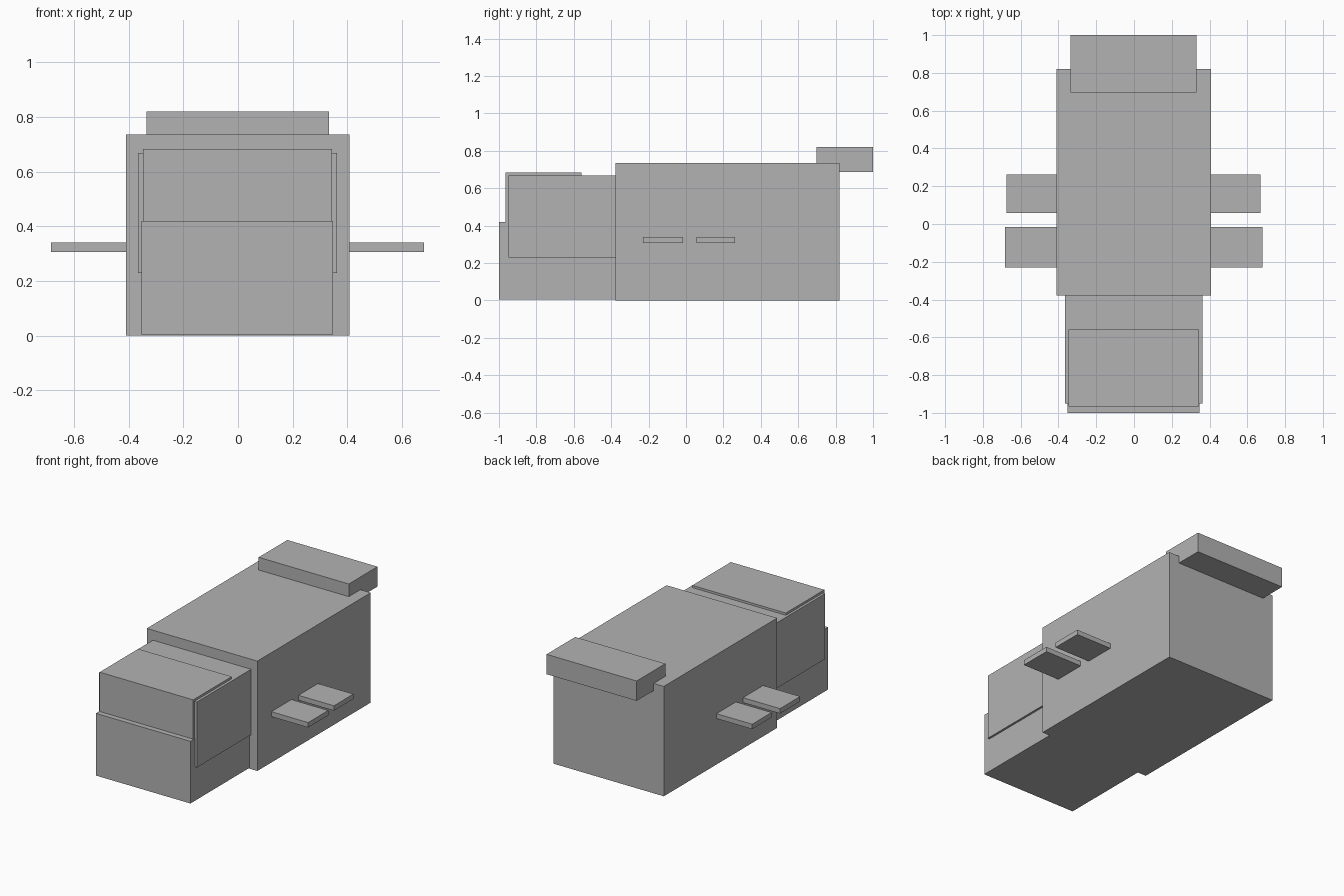
import bpy

default = bpy.data.objects.get("Cube")
if default:
    bpy.data.objects.remove(default, do_unlink=True)

# One plain grey for the whole model
grey = bpy.data.materials.new("plain grey")
grey.use_nodes = True
colour = (0.45, 0.45, 0.45, 1)
grey.diffuse_color = colour
grey.node_tree.nodes["Principled BSDF"].inputs["Base Color"].default_value = colour


def box(name, x, y, z):
    """Add a box spanning the given (low, high) range on each axis."""
    spans = (x, y, z)
    bpy.ops.mesh.primitive_cube_add(size=1, location=[(a + b) / 2 for a, b in spans])
    part = bpy.context.object
    part.name = name
    part.scale = [b - a for a, b in spans]
    bpy.ops.object.transform_apply(location=False, rotation=False, scale=True)
    part.data.materials.append(grey)
    return part


# Main body and the block overhanging its rear top edge
box("main_body", (-0.41, 0.408), (-0.378, 0.82), (0, 0.735))
box("rear_top_block", (-0.335, 0.332), (0.697, 1), (0.687, 0.82))

# Stepped nose: lower block, wider cabin, slim hood
box("nose_lower", (-0.352, 0.348), (-1, -0.36), (0.004, 0.42))
box("nose_cabin", (-0.365, 0.362), (-0.95, -0.36), (0.23, 0.668))
box("nose_hood", (-0.348, 0.344), (-0.965, -0.558), (0.4, 0.683))

# Side plates, passing through the body
box("front_side_plates", (-0.684, 0.68), (-0.23, -0.017), (0.307, 0.34))
box("rear_side_plates", (-0.674, 0.67), (0.057, 0.263), (0.307, 0.34))
